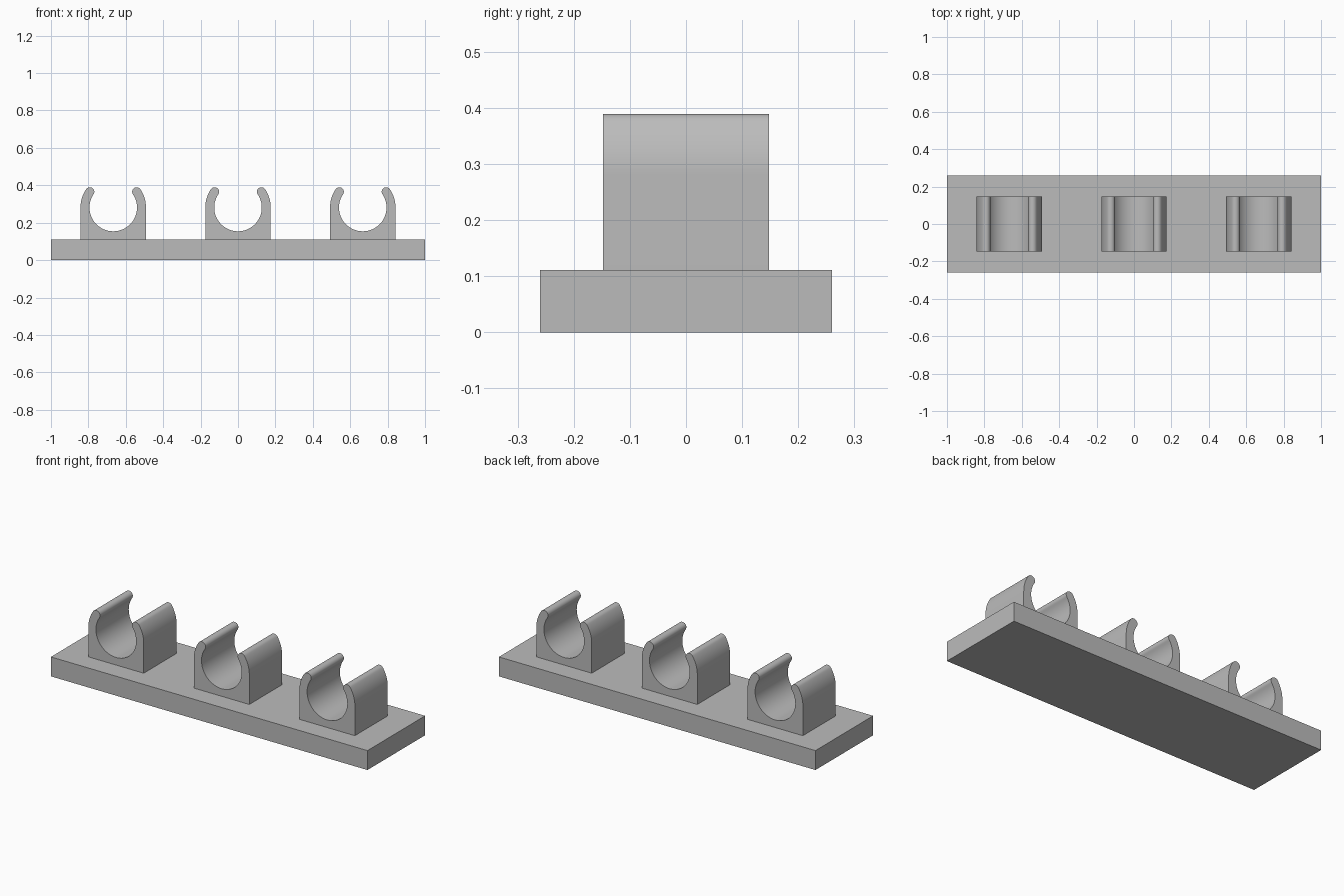
import bpy, bmesh, math

if "Cube" in bpy.data.objects:
    bpy.data.objects.remove(bpy.data.objects["Cube"])

grey = bpy.data.materials.new("plain_grey")
grey.diffuse_color = (0.5, 0.5, 0.5, 1)
grey.use_nodes = True
grey.node_tree.nodes["Principled BSDF"].inputs["Base Color"].default_value = grey.diffuse_color

BASE_TOP = 0.111
R_IN, R_OUT, CZ = 0.127, 0.175, 0.281   # clip bore, outer wall, bore centre height
TIP = math.radians(34)                  # angle where the jaws end


def arc(cx, cz, r, a0, a1, n):
    """Points along an arc in the XZ plane."""
    return [(cx + r * math.cos(a0 + (a1 - a0) * i / n),
             cz + r * math.sin(a0 + (a1 - a0) * i / n)) for i in range(n + 1)]


def extrude_profile(name, points, y0, y1, x=0.0):
    """Closed XZ outline extruded along y."""
    bm = bmesh.new()
    face = bm.faces.new([bm.verts.new((px, y0, pz)) for px, pz in points])
    out = bmesh.ops.extrude_face_region(bm, geom=[face])
    bmesh.ops.translate(bm, vec=(0, y1 - y0, 0),
                        verts=[v for v in out["geom"] if isinstance(v, bmesh.types.BMVert)])
    bmesh.ops.recalc_face_normals(bm, faces=bm.faces[:])
    mesh = bpy.data.meshes.new(name)
    bm.to_mesh(mesh)
    bm.free()
    mesh.materials.append(grey)
    obj = bpy.data.objects.new(name, mesh)
    obj.location.x = x
    bpy.context.collection.objects.link(obj)
    return obj


# Base plate
extrude_profile("base_plate", [(-1, 0), (1, 0), (1, BASE_TOP), (-1, BASE_TOP)], -0.26, 0.26)

# Clip outline: right wall, rounded lip, bore, rounded lip, left wall
mid, lip = (R_IN + R_OUT) / 2, (R_OUT - R_IN) / 2
lx, lz = mid * math.cos(TIP), CZ + mid * math.sin(TIP)
outline = [(R_OUT, BASE_TOP)]
outline += arc(0, CZ, R_OUT, 0, TIP, 12)
outline += arc(lx, lz, lip, TIP, TIP + math.pi, 16)[1:]
outline += arc(0, CZ, R_IN, TIP, -math.pi - TIP, 64)[1:]
outline += arc(-lx, lz, lip, -TIP, math.pi - TIP, 16)[1:]
outline += arc(0, CZ, R_OUT, math.pi - TIP, math.pi, 12)[1:]
outline += [(-R_OUT, BASE_TOP)]

# Three clips along the plate
for name, x in (("left_clip", -0.667), ("middle_clip", 0), ("right_clip", 0.667)):
    clip = extrude_profile(name, outline, -0.148, 0.148, x)
    bpy.ops.object.select_all(action='DESELECT')
    clip.select_set(True)
    bpy.context.view_layer.objects.active = clip
    bpy.ops.object.shade_smooth_by_angle(angle=math.radians(30))
